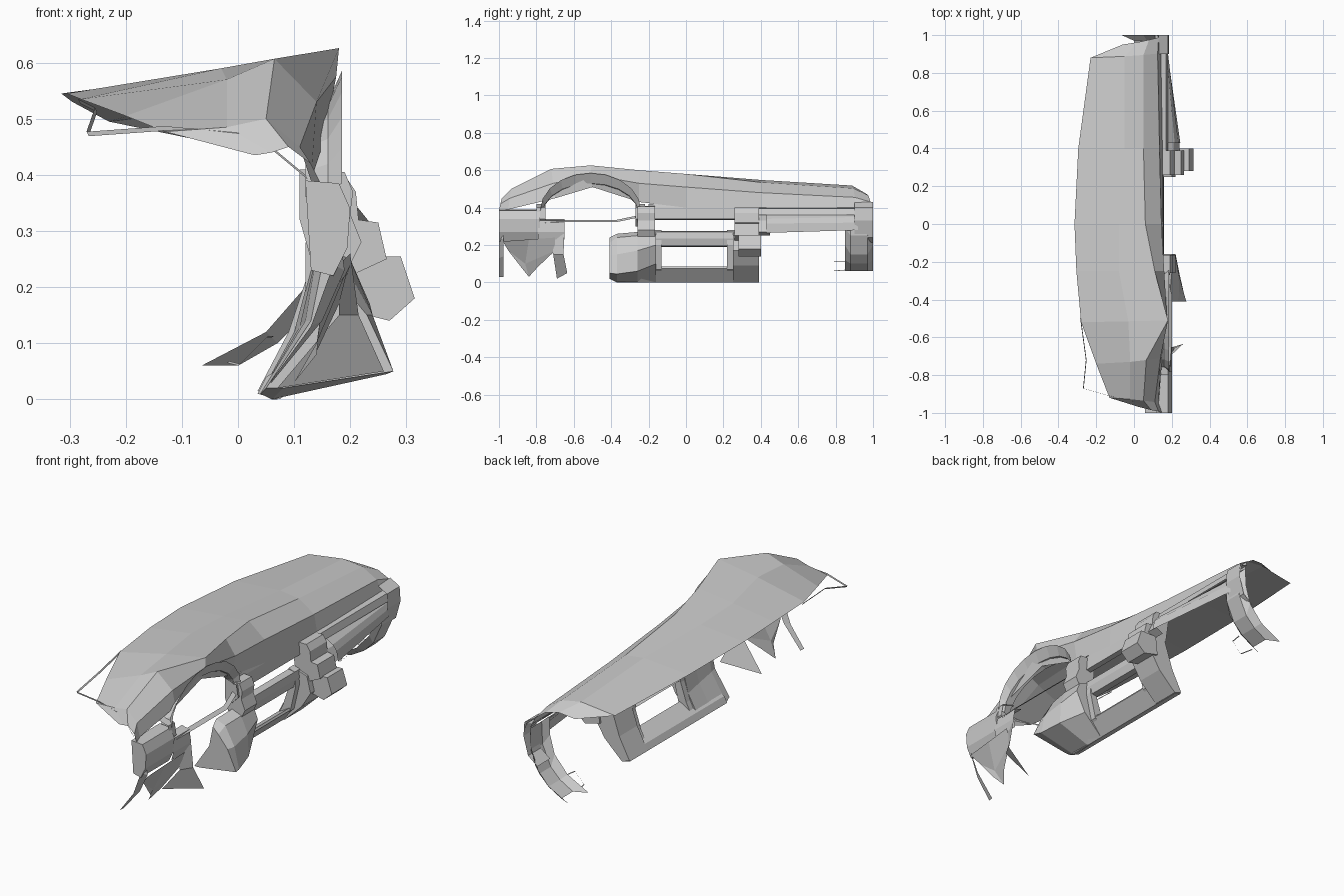
import bpy, bmesh
from math import cos, sin, radians


def finish(name, bm):
    bmesh.ops.recalc_face_normals(bm, faces=bm.faces)
    me = bpy.data.meshes.new(name)
    bm.to_mesh(me)
    bm.free()
    ob = bpy.data.objects.new(name, me)
    bpy.context.collection.objects.link(ob)
    return ob


def loft(name, rows, cap=False, closed=False):
    """Skin equal-length rows of (x, y, z) points."""
    bm = bmesh.new()
    vs = [[bm.verts.new(p) for p in r] for r in rows]
    n = len(rows[0])
    for a, b in zip(vs, vs[1:]):
        for i in range(n if closed else n - 1):
            j = (i + 1) % n
            bm.faces.new((a[i], a[j], b[j], b[i]))
    if cap:
        bm.faces.new(vs[0])
        bm.faces.new(vs[-1])
    return finish(name, bm)


def section(y, prof):
    return [(x, y, z) for x, z in prof]


def prism(name, prof, y0, y1, prof2=None):
    """Closed solid between two (x, z) profiles."""
    return loft(name, [section(y0, prof), section(y1, prof2 or prof)], True, True)


def sheet(name, prof, y0, y1, prof2=None):
    """Open skin between two (x, z) profiles."""
    return loft(name, [section(y0, prof), section(y1, prof2 or prof)])


def ribbon(name, path, d):
    """Thin strip following a path, offset by d."""
    return loft(name, [path, [tuple(a + b for a, b in zip(p, d)) for p in path]])


# Top pad: y at windscreen edge, y at cabin edge, then x,z across the pad
pad = [
    (.95, 1.0, (-.06, .46), (.02, .475), (.08, .465), (.13, .43), (.15, .38)),
    (.88, .91, (-.23, .495), (-.05, .518), (.05, .503), (.125, .455), (.145, .39)),
    (.40, .40, (-.295, .53), (-.05, .548), (.05, .535), (.135, .48), (.15, .40)),
    (.00, .00, (-.315, .545), (-.08, .567), (.06, .58), (.145, .51), (.15, .40)),
    (-.25, -.25, (-.305, .545), (-.08, .577), (.11, .60), (.16, .53), (.145, .43)),
    (-.52, -.50, (-.28, .535), (-.03, .59), (.18, .626), (.175, .575), (.15, .51)),
    (-.74, -.70, (-.20, .505), (-.02, .57), (.065, .607), (.14, .53), (.15, .45)),
    (-.92, -.95, (-.13, .477), (-.02, .485), (.05, .50), (.11, .45), (.13, .39)),
    (-.97, -1.0, (.03, .435), (.06, .44), (.09, .45), (.13, .42), (.15, .38)),
]
loft("top_pad", [[(x, y0 + (y1 - y0) * i / 4, z) for i, (x, z) in enumerate(p)]
                 for y0, y1, *p in pad])

# Thin defroster trim at the driver corner
ribbon("corner_trim", [(-.285, -.5, .535), (-.255, -.72, .52), (-.27, -.87, .477),
                       (-.13, -.91, .487), (0, -.94, .475), (.06, -.96, .45),
                       (.12, -.98, .40)], (.004, 0, -.008))

# Instrument opening: arched visor with a recessed inner rim
def arch(x, ry, rz, z0):
    return [(x, -.51 + ry * cos(radians(a)), z0 + rz * sin(radians(a)))
            for a in range(0, 181, 18)]
loft("instrument_visor", [arch(.185, .27, .20, .385), arch(.16, .255, .16, .37),
                          arch(.12, .265, .15, .36)])
ribbon("instrument_lower_trim", [(.17, -.78, .33), (.18, -.65, .335), (.18, -.37, .335),
                                 (.15, -.25, .36)], (.02, 0, -.012))
for y0, y1 in ((-.80, -.75), (-.27, -.22)):
    sheet("instrument_jamb", [(.11, .42), (.18, .40), (.19, .34), (.15, .30)], y0, y1)

# Long seam under the passenger pad and the panel above the glovebox
sheet("passenger_trim_strip", [(.14, .40), (.17, .395), (.18, .36)], .29, 1.0)
sheet("glovebox_upper_panel", [(.18, .36), (.215, .34), (.235, .315), (.245, .265)], .43, .92,
      [(.17, .36), (.172, .35), (.178, .32), (.175, .28)])

# Centre stack: recessed panels between the pillars
sheet("centre_vent_panel", [(.145, .42), (.15, .40), (.155, .34), (.13, .335)], -.2, .28)
sheet("centre_radio_panel", [(.12, .275), (.155, .27), (.16, .235), (.15, .195), (.12, .19)],
      -.17, .26)
prism("centre_bottom_bar", [(.125, .085), (.13, .075), (.07, .0), (.035, .01), (.05, .04)],
      -.37, .385)
for y0, y1 in ((-.17, -.13), (.22, .26)):
    prism("centre_frame_side", [(.12, .28), (.155, .27), (.16, .20), (.13, .07), (.05, .01),
                                (.09, .09), (.12, .18)], y0, y1)

# Pillars either side of the centre stack
prism("driver_side_pillar", [(.11, .41), (.19, .405), (.205, .37), (.20, .33), (.22, .28),
                             (.20, .24), (.13, .25), (.11, .32)], -.26, -.165)
prism("passenger_side_pillar", [(.11, .40), (.19, .40), (.21, .37), (.215, .32), (.25, .315),
                                (.265, .25), (.20, .22), (.13, .26)], .26, .39)
sheet("passenger_pillar_step", [(.16, .36), (.21, .33), (.24, .27), (.20, .25)], .39, .45)

# Flared knee wing on the driver side, its back edge following the console curve
loft("driver_knee_wing", [
    section(-.16, [(.14, .27), (.20, .25), (.22, .20), (.17, .10), (.07, .0),
                   (.04, .01), (.10, .12)]),
    section(-.26, [(.15, .27), (.20, .25), (.235, .17), (.24, .06), (.065, .0),
                   (.04, .01), (.11, .13)]),
    section(-.37, [(.14, .26), (.19, .24), (.24, .15), (.265, .045), (.06, .0),
                   (.04, .01), (.12, .14)]),
    section(-.41, [(.15, .24), (.18, .21), (.23, .15), (.277, .05), (.08, .02),
                   (.05, .02), (.13, .14)])], cap=True, closed=True)

# Passenger side of the console with its protruding box
prism("passenger_knee_box", [(.20, .255), (.29, .255), (.315, .18), (.27, .14), (.19, .16)],
      .28, .40)
prism("passenger_console_side", [(.14, .27), (.20, .25), (.22, .17), (.17, .09), (.075, .0),
                                 (.035, .015), (.09, .12)], .25, .39)

# Driver end: switch panel and the knee panel fins under it
prism("switch_panel", [(.12, .39), (.18, .385), (.20, .34), (.195, .27), (.17, .22), (.13, .23)],
      -1.0, -.78)
sheet("column_side_panel", [(.15, .34), (.19, .33), (.20, .27), (.19, .23)], -.79, -.65)
sheet("outer_end_fin", [(.15, .38), (.17, .24), (.13, .13), (.057, .03)], -1.0, -.975,
      [(.17, .38), (.19, .23), (.15, .14), (.06, .03)])
loft("driver_knee_panel", [[(.19, -.98, .22), (.195, -.84, .23), (.20, -.70, .24)],
                           [(.15, -.95, .17), (.14, -.86, .10), (.18, -.70, .17)],
                           [(.14, -.88, .08), (.10, -.84, .03), (.14, -.79, .085)]])
loft("column_fin", [[(.18, -.72, .24), (.20, -.65, .26)],
                    [(.18, -.71, .15), (.215, -.655, .15)],
                    [(.07, -.69, .02), (.26, -.635, .05)]])

# Passenger end: curved kick panel
kick = [(.15, .38), (.145, .29), (.12, .20), (.05, .12), (-.065, .06)]
kick_in = [(.17, .36), (.165, .25), (.12, .15), (.07, .10), (0, .06)]
loft("passenger_kick_panel", [section(1.0, kick), section(.97, kick_in),
                              section(.88, kick_in), section(.85, kick)])
sheet("passenger_end_cap", [(.13, .43), (.18, .40), (.185, .33), (.16, .24), (.11, .20)], .90, 1.0)
ribbon("kick_panel_bracket", [(.06, .85, .11), (.05, .79, .11), (.0, .79, .06), (-.02, .85, .065)],
       (.004, 0, .003))
